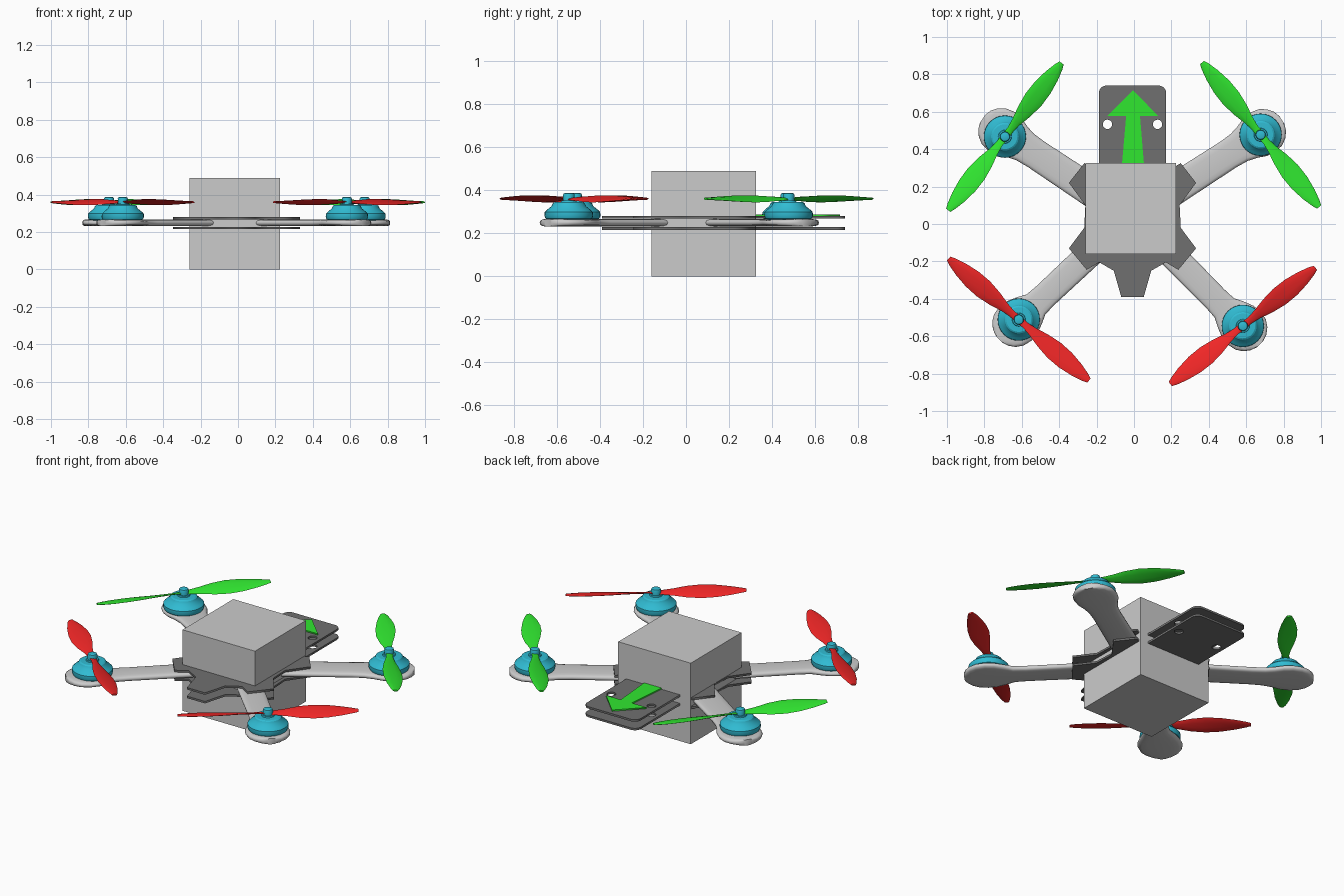
import bpy, bmesh
from math import sin, cos, pi, radians, copysign
from mathutils import Vector, Matrix

if "Cube" in bpy.data.objects:
    bpy.data.objects.remove(bpy.data.objects["Cube"])


def material(name, rgb):
    m = bpy.data.materials.new(name)
    m.diffuse_color = (*rgb, 1)
    m.use_nodes = True
    m.node_tree.nodes["Principled BSDF"].inputs["Base Color"].default_value = m.diffuse_color
    return m


TEAL = material("teal", (0.03, 0.50, 0.65))
GREEN = material("green", (0.03, 0.80, 0.03))
RED = material("red", (0.88, 0.02, 0.02))
DARK = material("dark_grey", (0.16, 0.16, 0.16))


def finish(obj, mat=None, smooth=None):
    if mat:
        obj.data.materials.append(mat)
    if smooth:
        bpy.ops.object.select_all(action='DESELECT')
        obj.select_set(True)
        bpy.context.view_layer.objects.active = obj
        bpy.ops.object.shade_smooth_by_angle(angle=radians(smooth))
    return obj


def loft(name, rings, mat=None, smooth=40, matrix=None):
    """Skin a list of equally sized point rings and cap both ends."""
    bm = bmesh.new()
    vs = [[bm.verts.new(p) for p in ring] for ring in rings]
    n = len(rings[0])
    for a, b in zip(vs, vs[1:]):
        for i in range(n):
            j = (i + 1) % n
            bm.faces.new((a[i], a[j], b[j], b[i]))
    bm.faces.new(vs[0])
    bm.faces.new(vs[-1])
    bmesh.ops.recalc_face_normals(bm, faces=bm.faces)
    me = bpy.data.meshes.new(name)
    bm.to_mesh(me)
    bm.free()
    obj = bpy.data.objects.new(name, me)
    bpy.context.collection.objects.link(obj)
    if matrix:
        obj.matrix_world = matrix
    return finish(obj, mat, smooth)


def lathe(name, profile, loc, mat, n=32):
    rings = [[(r * cos(2 * pi * i / n), r * sin(2 * pi * i / n), z) for i in range(n)]
             for r, z in profile]
    return loft(name, rings, mat, 30, Matrix.Translation((loc[0], loc[1], 0)))


def flat(name, outlines, z0, z1, mat):
    """Filled 2D outlines (inner loops become holes) given thickness."""
    cu = bpy.data.curves.new(name, 'CURVE')
    cu.dimensions = '2D'
    cu.fill_mode = 'BOTH'
    cu.extrude = (z1 - z0) / 2
    for pts in outlines:
        sp = cu.splines.new('POLY')
        sp.points.add(len(pts) - 1)
        for p, (x, y) in zip(sp.points, pts):
            p.co = (x, y, 0, 1)
        sp.use_cyclic_u = True
    tmp = bpy.data.objects.new(name, cu)
    bpy.context.collection.objects.link(tmp)
    me = bpy.data.meshes.new_from_object(
        tmp.evaluated_get(bpy.context.evaluated_depsgraph_get()))
    bpy.data.objects.remove(tmp)
    obj = bpy.data.objects.new(name, me)
    bpy.context.collection.objects.link(obj)
    obj.location.z = (z0 + z1) / 2
    bm = bmesh.new()
    bm.from_mesh(me)
    bmesh.ops.remove_doubles(bm, verts=bm.verts, dist=1e-5)
    bmesh.ops.recalc_face_normals(bm, faces=bm.faces)
    bm.to_mesh(me)
    bm.free()
    me.materials.clear()
    return finish(obj, mat)


# Central box
bpy.ops.mesh.primitive_cube_add(size=1, location=(-0.017, 0.083, 0.245))
box = bpy.context.object
box.name = "body_box"
box.scale = (0.485, 0.485, 0.49)

# Frame plates: half outline mirrored about the centre line, with two holes
CX = -0.008
half = [(0.06, -0.39), (0.1, -0.25), (0.178, -0.205), (0.245, -0.245), (0.34, -0.13),
        (0.258, -0.02), (0.252, 0.1), (0.34, 0.22), (0.258, 0.325), (0.18, 0.28)]
half += [(0.14 + 0.04 * cos(a * pi / 12), 0.70 + 0.04 * sin(a * pi / 12)) for a in range(7)]
outline = [(CX + x, y) for x, y in half] + [(CX - x, y) for x, y in reversed(half)]
holes = [[(CX + s * 0.134 + 0.025 * cos(pi * i / 10), 0.533 + 0.025 * sin(pi * i / 10))
          for i in range(20)] for s in (-1, 1)]
for name, z in (("bottom_plate", 0.216), ("top_plate", 0.268)):
    flat(name, [outline] + holes, z, z + 0.012, DARK)

# Direction arrow on the top plate
flat("direction_arrow", [[(-0.066, 0.30), (0.055, 0.30), (0.032, 0.578), (0.13, 0.578),
                          (-0.006, 0.715), (-0.142, 0.578), (-0.042, 0.578)]],
     0.280, 0.288, GREEN)


# Arms: rounded flat section swept from the plates to a disc under each motor
def arm(name, root, tip, neck):
    root, tip = Vector(root), Vector(tip)
    d = (tip - root).normalized()
    side = Vector((-d.y, d.x))
    length = (tip - root).length
    stations = [(-length, neck), (-0.22, neck * 0.95), (-0.15, neck), (-0.10, 0.098),
                (-0.05, 0.118), (0, 0.125), (0.05, 0.115), (0.085, 0.092),
                (0.11, 0.06), (0.122, 0.025)]
    rings = []
    for s, w in stations:
        ring = []
        for i in range(16):
            c, k = cos(2 * pi * i / 16), sin(2 * pi * i / 16)
            u, v = (copysign(abs(q) ** 0.6, q) for q in (c, k))
            p = tip + d * s + side * (u * w)
            ring.append((p.x, p.y, 0.249 + 0.018 * v))
        rings.append(ring)
    loft(name, rings, None, 60)


# Propeller: twisted lens section, pitch reversed on the opposite blade
def propeller(name, loc, angle, spin, mat):
    blade = [(0.0, 0.02, 5), (0.05, 0.02, 22), (0.1, 0.028, 22), (0.17, 0.045, 20),
             (0.25, 0.056, 17), (0.33, 0.054, 14), (0.41, 0.041, 11), (0.47, 0.025, 9),
             (0.497, 0.014, 8)]
    rings = []
    for r, w, p in [(-r, w, p) for r, w, p in blade[:0:-1]] + blade:
        a = spin * radians(p) * (0 if r == 0 else copysign(1, r))
        ring = []
        for i in range(10):
            y = w * cos(2 * pi * i / 10)
            z = 0.005 * sin(2 * pi * i / 10)
            ring.append((r, y * cos(a) - z * sin(a), y * sin(a) + z * cos(a)))
        rings.append(ring)
    loft(name, rings, mat, 60, Matrix.Translation((loc[0], loc[1], 0.36))
         @ Matrix.Rotation(radians(angle), 4, 'Z'))


# Four rotor units: motor centre, arm root, arm tip, arm half width, blade angle, spin, colour
units = {
    "back_left": ((-0.69, 0.467), (-0.15, 0.125), (-0.708, 0.495), 0.085, 52.4, 1, GREEN),
    "back_right": ((0.677, 0.477), (0.13, 0.13), (0.688, 0.49), 0.085, -51, -1, GREEN),
    "front_left": ((-0.616, -0.511), (-0.13, -0.06), (-0.633, -0.532), 0.073, -41, -1, RED),
    "front_right": ((0.582, -0.545), (0.11, -0.07), (0.588, -0.555), 0.073, 38.7, 1, RED),
}
for key, (motor, root, tip, neck, angle, spin, mat) in units.items():
    arm(key + "_arm", root, tip, neck)
    lathe(key + "_motor", [(0.09, 0.258), (0.108, 0.268), (0.113, 0.280), (0.112, 0.298),
                           (0.100, 0.310), (0.080, 0.326), (0.074, 0.340), (0.066, 0.345),
                           (0.036, 0.346), (0.034, 0.353)], motor, TEAL)
    lathe(key + "_shaft", [(0.026, 0.345), (0.027, 0.378), (0.024, 0.385), (0.014, 0.388)],
          motor, TEAL, 20)
    propeller(key + "_propeller", motor, angle, spin, mat)
